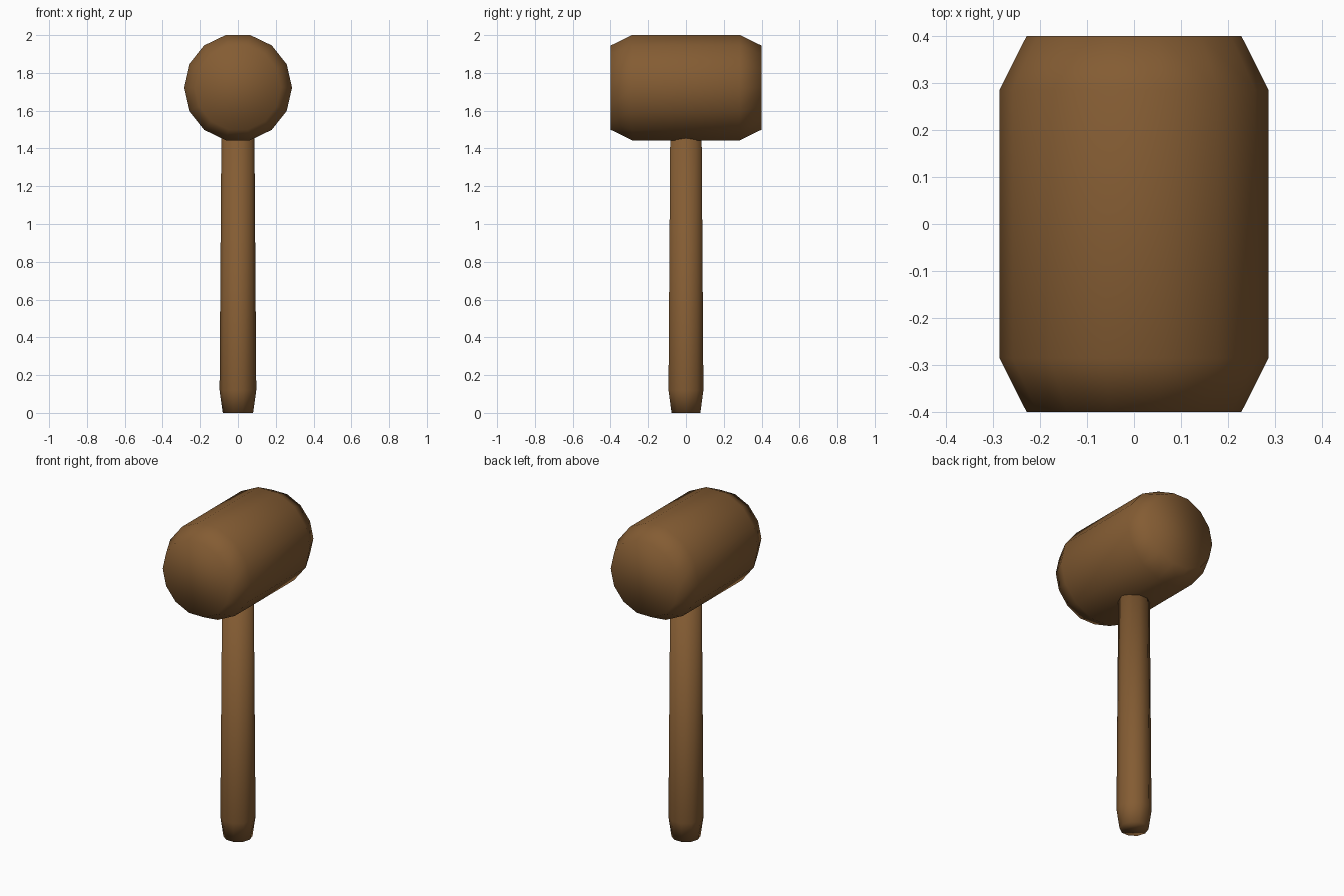
import bpy
import bmesh
from math import cos, sin, tau

cube = bpy.data.objects.get("Cube")
if cube:
    bpy.data.objects.remove(cube, do_unlink=True)

wood = bpy.data.materials.new("brown_wood")
wood.use_nodes = True
colour = (0.23, 0.107, 0.033, 1)
wood.diffuse_color = colour
wood.node_tree.nodes["Principled BSDF"].inputs["Base Color"].default_value = colour


def turned_part(name, sides, profile, place):
    """Sweep (position, radius) rings along an axis and cap both ends."""
    bm = bmesh.new()
    rings = []
    for pos, radius in profile:
        angles = [tau * i / sides for i in range(sides)]
        rings.append([bm.verts.new(place(radius * cos(a), radius * sin(a), pos)) for a in angles])
    for low, high in zip(rings, rings[1:]):
        for i in range(sides):
            j = (i + 1) % sides
            bm.faces.new((low[i], low[j], high[j], high[i]))
    bm.faces.new(rings[0])
    bm.faces.new(rings[-1])
    bmesh.ops.recalc_face_normals(bm, faces=bm.faces)
    for face in bm.faces:
        face.smooth = True
    mesh = bpy.data.meshes.new(name)
    bm.to_mesh(mesh)
    bm.free()
    mesh.materials.append(wood)
    obj = bpy.data.objects.new(name, mesh)
    bpy.context.collection.objects.link(obj)
    return obj


# Barrel-shaped head lying front to back, with chamfered ends
HEAD_Z = 1.722
turned_part("mallet_head", 14,
            [(-0.4, 0.228), (-0.285, 0.286), (0.285, 0.286), (0.4, 0.228)],
            lambda u, v, p: (u, p, HEAD_Z + v))

# Slightly tapered handle with a chamfered foot
turned_part("handle", 10,
            [(0, 0.08), (0.12, 0.097), (1.5, 0.087)],
            lambda u, v, p: (u, v, p))
